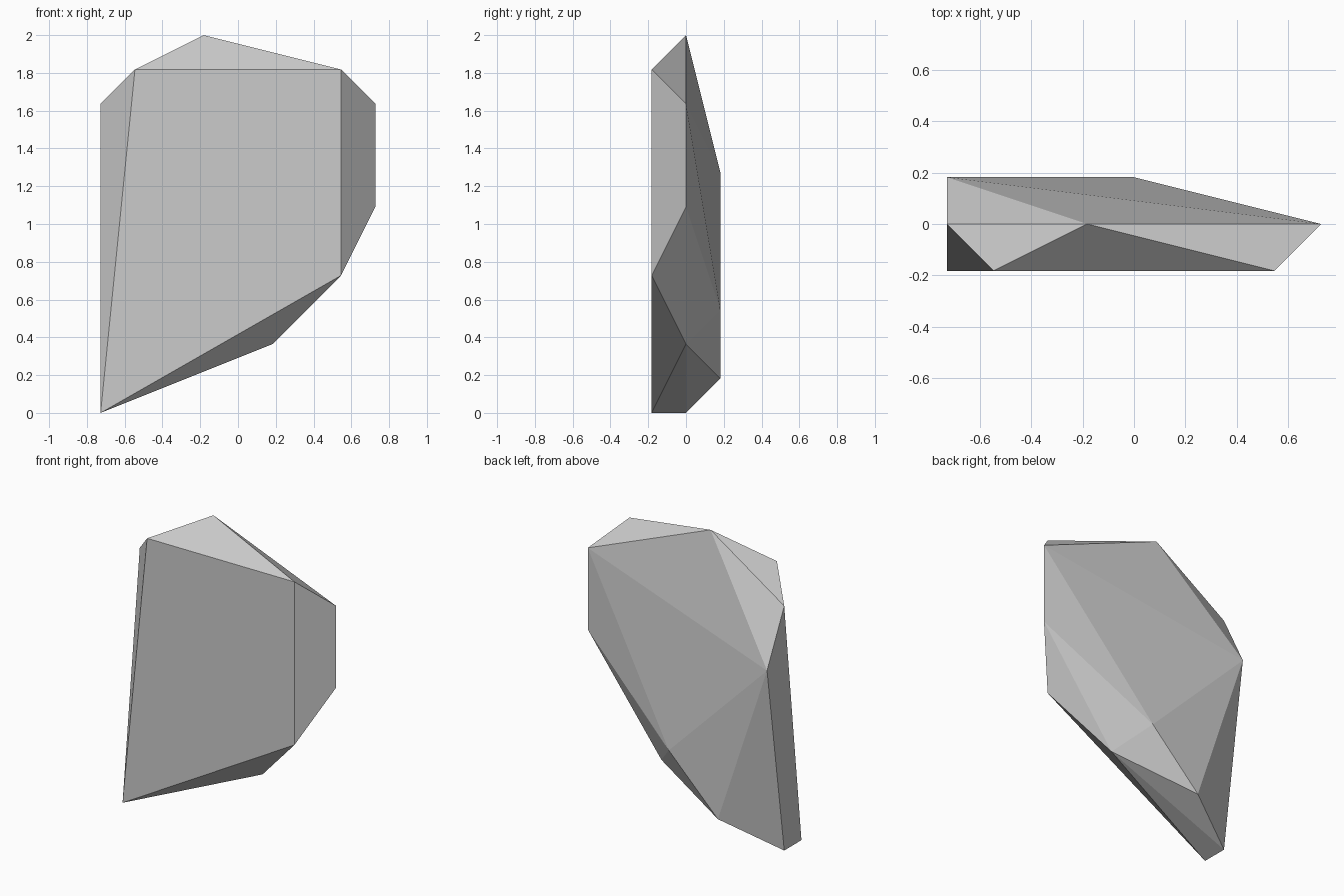
import bpy
import bmesh

if "Cube" in bpy.data.objects:
    bpy.data.objects.remove(bpy.data.objects["Cube"])

U = 2 / 11  # model unit: the stone is 11 units tall

# Faceted slab described as three upright outlines (x, z), one per depth layer
layers = {
    -1: [(-3, 10), (3, 10), (3, 4), (-4, 0)],                      # flat front
    0: [(-4, 0), (-4, 9), (-1, 11), (4, 9), (4, 6), (1, 2)],       # widest ring
    1: [(-4, 7), (0, 3), (-2, 1)],                                 # back ridge
}

bm = bmesh.new()
for y, outline in layers.items():
    for x, z in outline:
        bm.verts.new((x * U, y * U, z * U))

# Skin the layers with flat facets
bmesh.ops.convex_hull(bm, input=bm.verts[:])
bmesh.ops.dissolve_limit(bm, angle_limit=0.01, verts=bm.verts[:], edges=bm.edges[:])
bmesh.ops.recalc_face_normals(bm, faces=bm.faces[:])

mesh = bpy.data.meshes.new("stone_shard")
bm.to_mesh(mesh)
bm.free()
bpy.context.collection.objects.link(bpy.data.objects.new("stone_shard", mesh))
